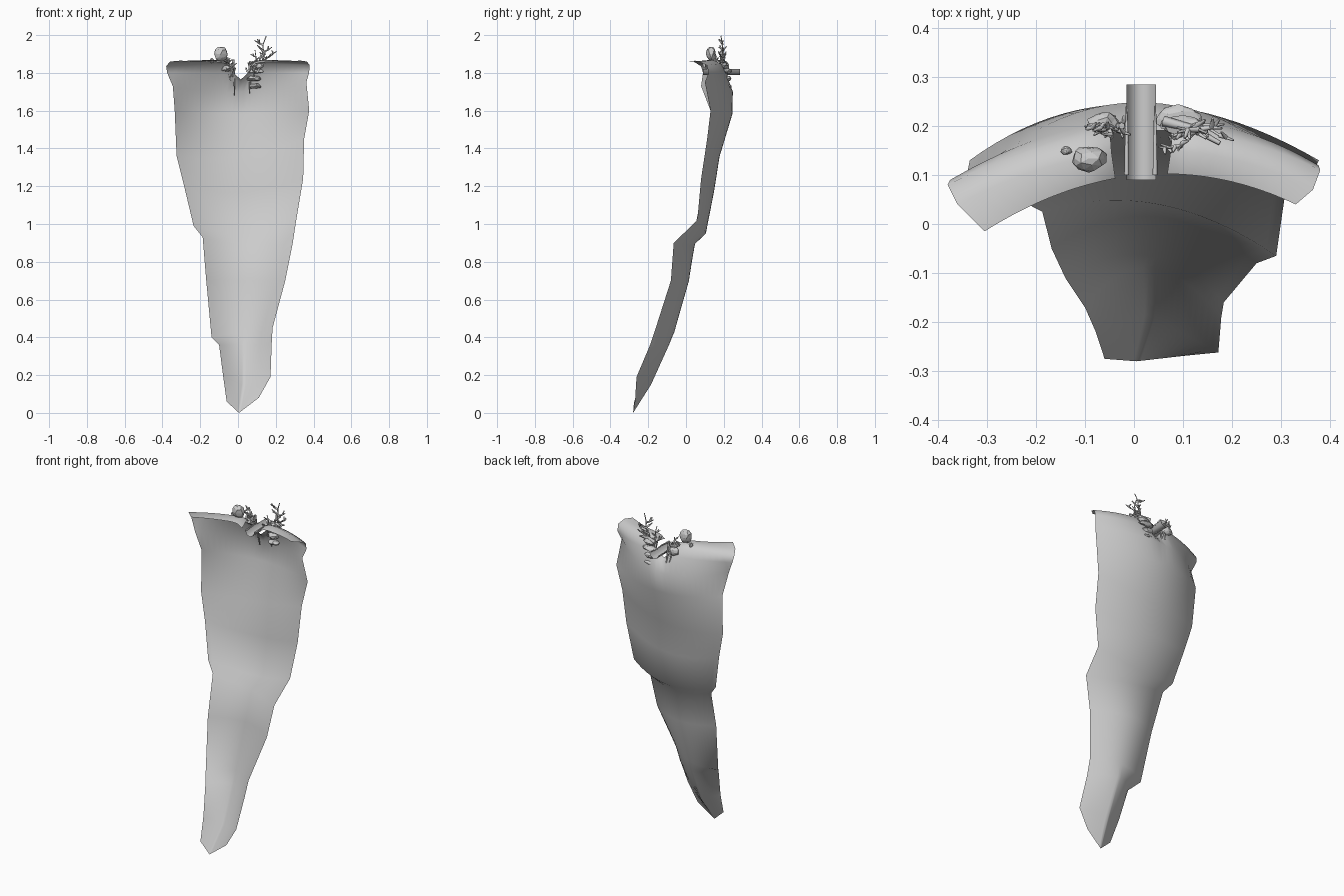
import bpy, bmesh, math, random
from mathutils import Vector

if "Cube" in bpy.data.objects:
    bpy.data.objects.remove(bpy.data.objects["Cube"])
random.seed(4)


def finish(bm, name, smooth=True):
    me = bpy.data.meshes.new(name)
    bm.to_mesh(me)
    bm.free()
    for p in me.polygons:
        p.use_smooth = smooth
    ob = bpy.data.objects.new(name, me)
    bpy.context.collection.objects.link(ob)
    return ob


# Cape: each row is left edge, middle, right edge (x, y, z)
ROWS = [
    ((-.06, -.275, .06), (.005, -.28, 0), (.11, -.268, .08)),
    ((-.078, -.22, .19), (.03, -.185, .15), (.172, -.262, .19)),
    ((-.10, -.17, .36), (.03, -.09, .36), (.178, -.19, .36)),
    ((-.14, -.11, .40), (.03, -.065, .43), (.183, -.16, .45)),
    ((-.168, -.05, .70), (.04, .015, .70), (.25, -.08, .70)),
    ((-.187, .025, .93), (.05, .04, .89), (.29, -.065, .90)),
    ((-.235, .05, .99), (.04, .105, .95), (.308, .06, 1.02)),
    ((-.285, .09, 1.20), (.02, .148, 1.17), (.345, .08, 1.24)),
    ((-.325, .11, 1.36), (.01, .178, 1.36), (.35, .112, 1.45)),
    ((-.335, .13, 1.60), (0, .245, 1.58), (.377, .13, 1.60)),
    ((-.345, .08, 1.73), (0, .248, 1.70), (.362, .10, 1.75)),
    ((-.375, .09, 1.80), (.015, .215, 1.80), (.376, .12, 1.80)),
    ((-.38, .08, 1.835), (.015, .19, 1.85), (.38, .11, 1.84)),
    ((-.36, .04, 1.86), (.015, .15, 1.87), (.365, .07, 1.86)),
    ((-.305, -.015, 1.865), (.015, .10, 1.855), (.33, .04, 1.865)),
]
N = 24
bm = bmesh.new()
grid = []
for r, (a, m, b) in enumerate(ROWS):
    a, m, b = Vector(a), Vector(m), Vector(b)
    row = []
    for i in range(N + 1):
        s = 2 * i / N - 1
        if r < 2:  # straight pointed hem
            p = m.lerp(a if s < 0 else b, abs(s))
        else:
            p = a * (s * (s - 1) / 2) + m * (1 - s * s) + b * (s * (s + 1) / 2)
        if r >= 11:  # dip at the neck
            p.z -= (.05 if r == 11 else .085) * math.exp(-((p.x - .015) / .05) ** 2)
        row.append(bm.verts.new(p))
    grid.append(row)
for r in range(len(ROWS) - 1):
    for i in range(N):
        if r >= 12 and abs(i + .5 - N / 2) < 2:
            continue  # open neck notch
        bm.faces.new((grid[r][i], grid[r][i + 1], grid[r + 1][i + 1], grid[r + 1][i]))
finish(bm, "cape")

# Neck channel: shallow open trough running front to back
bm = bmesh.new()
prof = [(-.015, 1.82), (-.005, 1.80), (.015, 1.79), (.035, 1.80), (.045, 1.82)]
ends = [[bm.verts.new((x, y, z)) for x, z in prof] for y in (.09, .285)]
for i in range(4):
    bm.faces.new((ends[0][i], ends[0][i + 1], ends[1][i + 1], ends[1][i]))
finish(bm, "neck_channel")


def rock(name, loc, size):
    bm = bmesh.new()
    bmesh.ops.create_icosphere(bm, subdivisions=2, radius=1)
    for v in bm.verts:
        v.co *= random.uniform(.82, 1.08)
        v.co = Vector(v.co[k] * size[k] + loc[k] for k in range(3))
    finish(bm, name, False)


def twigs(name, paths, radius):
    cu = bpy.data.curves.new(name, 'CURVE')
    cu.dimensions = '3D'
    cu.bevel_depth = radius
    cu.bevel_resolution = 1
    cu.use_fill_caps = True
    for pts in paths:
        sp = cu.splines.new('POLY')
        sp.points.add(len(pts) - 1)
        for k, p in enumerate(pts):
            sp.points[k].co = (*p, 1)
            sp.points[k].radius = 1 - .6 * k / (len(pts) - 1)
    ob = bpy.data.objects.new(name, cu)
    bpy.context.collection.objects.link(ob)


def bush(name, base, tip, count, reach, radius):
    # A crooked stem with short forked side shoots
    base, tip = Vector(base), Vector(tip)
    rnd = lambda a: Vector(random.uniform(-a, a) for _ in range(3))
    stem = [base.lerp(tip, t / 5) + (rnd(.008) if 0 < t < 5 else Vector()) for t in range(6)]
    paths = [stem]
    for k in range(count):
        o = stem[1 + k % 4]
        ang = random.uniform(0, 6.28)
        d = Vector((math.cos(ang), .5 * math.sin(ang), .5)) * reach
        mid = o + d * .5 + rnd(.004)
        end = o + d
        end.z = min(end.z, 1.985)
        paths += [[o, mid, end], [mid, mid + Vector((d.y, d.x * .4, reach * .45))]]
    twigs(name, paths, radius)


# Stones on the shoulders
rock("shoulder_stone", (-.092, .134, 1.90), (.037, .028, .042))
rock("small_stone", (-.138, .15, 1.865), (.012, .01, .014))
rock("back_stone_left", (-.06, .205, 1.83), (.035, .025, .03))
rock("back_stone_right", (.10, .2, 1.84), (.04, .022, .022))

# Branching twigs
bush("tall_twig", (.10, .19, 1.80), (.15, .185, 1.996), 8, .045, .006)
bush("right_twig", (.085, .17, 1.78), (.09, .15, 1.92), 6, .03, .005)
bush("right_side_twig", (.12, .2, 1.85), (.18, .18, 1.90), 4, .035, .005)
bush("left_twig", (-.03, .2, 1.78), (-.06, .195, 1.91), 6, .035, .005)
bush("left_side_twig", (-.04, .2, 1.84), (-.10, .2, 1.88), 5, .03, .005)

# Hanging roots and logs
twigs("hanging_root", [[(-.025, .2, 1.87), (-.02, .21, 1.78), (-.018, .235, 1.68)],
                       [(-.03, .2, 1.85), (-.045, .21, 1.79), (-.04, .22, 1.76)],
                       [(.06, .2, 1.85), (.065, .22, 1.77), (.06, .235, 1.69)]], .007)
twigs("shoulder_logs", [[(.06, .21, 1.85), (.12, .195, 1.86), (.175, .165, 1.865)],
                        [(.08, .18, 1.84), (.13, .2, 1.86), (.17, .2, 1.86)],
                        [(-.05, .18, 1.82), (-.07, .2, 1.86), (-.095, .2, 1.87)]], .011)
# Channel side cords
twigs("channel_cords", [[(x, .1, 1.82), (x, .18, 1.825), (x, .24, 1.815)]
                        for x in (-.015, .043)], .005)

# Stacked bracket plates beside the neck
for k, (x, z, rx) in enumerate([(.09, 1.73, .033), (.085, 1.77, .04), (.09, 1.81, .05)]):
    rock("bracket_plate_%d" % k, (x, .215, z), (rx, .028, .015))
